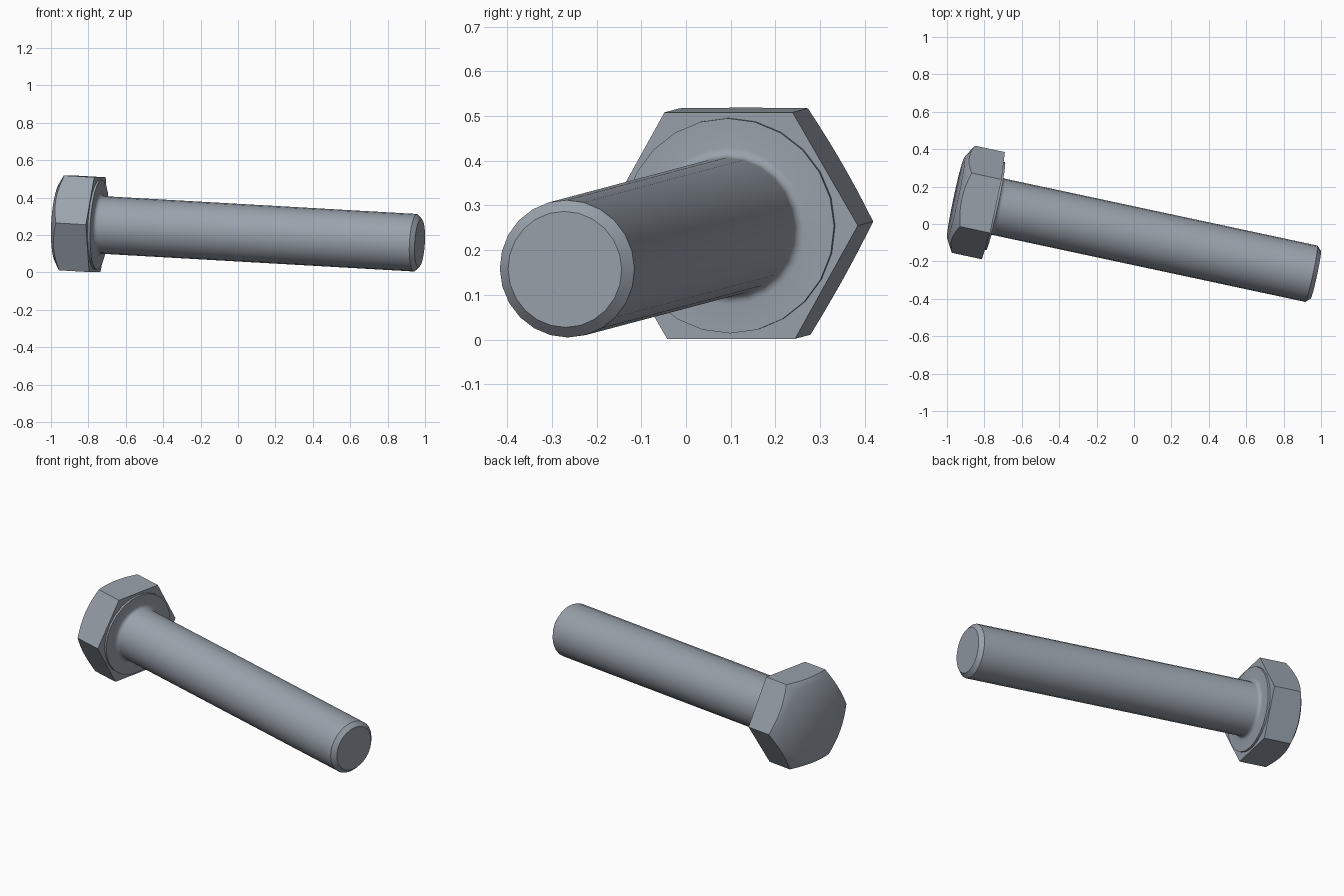
import bpy
import bmesh
from math import cos, sin, pi, radians
from mathutils import Matrix, Vector

cube = bpy.data.objects.get("Cube")
if cube:
    bpy.data.objects.remove(cube)

# Bolt metal
steel = bpy.data.materials.new("steel_grey")
steel.use_nodes = True
colour = (0.32, 0.36, 0.41, 1)
steel.diffuse_color = colour
steel.node_tree.nodes["Principled BSDF"].inputs["Base Color"].default_value = colour

# Lying pose: local x runs from the head's seat to the tip
seat = Vector((-0.752, 0.098, 0.255))
tip = Vector((0.972, -0.271, 0.157))
axis = (tip - seat).normalized()
side = Vector((0, 0, 1)).cross(axis).normalized()
up = axis.cross(side)
pose = Matrix.Translation(seat) @ Matrix((axis, side, up)).transposed().to_4x4()
length = (tip - seat).length


def lathe(profile, steps):
    """Spin (along, radius) points around local x, closing both ends."""
    bm = bmesh.new()
    rings = []
    for along, radius in profile:
        angles = [2 * pi * i / steps for i in range(steps)]
        rings.append([bm.verts.new((along, radius * cos(a), radius * sin(a))) for a in angles])
    for a, b in zip(rings, rings[1:]):
        for i in range(steps):
            j = (i + 1) % steps
            bm.faces.new((a[i], a[j], b[j], b[i]))
    bm.faces.new(rings[0])
    bm.faces.new(rings[-1])
    return bm


def finish(name, bm):
    bmesh.ops.recalc_face_normals(bm, faces=bm.faces)
    mesh = bpy.data.meshes.new(name)
    bm.to_mesh(mesh)
    bm.free()
    mesh.materials.append(steel)
    obj = bpy.data.objects.new(name, mesh)
    bpy.context.collection.objects.link(obj)
    obj.matrix_world = pose
    bpy.ops.object.select_all(action="DESELECT")
    obj.select_set(True)
    bpy.context.view_layer.objects.active = obj
    bpy.ops.object.shade_smooth_by_angle(angle=radians(35))


# Hex head: chamfered disc trimmed by six flats
corner = 0.293
slope = 0.577
head_height, flat_radius, blank_radius = 0.205, 0.222, 0.32
head = lathe([(0, blank_radius),
              (-head_height + (blank_radius - flat_radius) * slope, blank_radius),
              (-head_height, flat_radius)], 48)
for i in range(6):
    a = radians(30 + 60 * i)
    normal = Vector((0, cos(a), sin(a)))
    cut = bmesh.ops.bisect_plane(head, geom=head.verts[:] + head.edges[:] + head.faces[:],
                                 dist=1e-5, plane_co=normal * corner * cos(pi / 6),
                                 plane_no=normal, clear_outer=True)
    rim = [e for e in cut["geom_cut"] if isinstance(e, bmesh.types.BMEdge)]
    bmesh.ops.edgeloop_fill(head, edges=rim)
finish("hex_head", head)

# Washer face, root fillet, shank and chamfered tip
washer, shank, fillet, chamfer = 0.012, 0.154, 0.022, 0.024
profile = [(-0.005, 0.241), (washer, 0.241)]
for i in range(5):
    a = i * pi / 8
    profile.append((washer + fillet * (1 - cos(a)), shank + fillet * (1 - sin(a))))
profile += [(length - chamfer, shank), (length, shank - chamfer)]
finish("shank", lathe(profile, 24))
